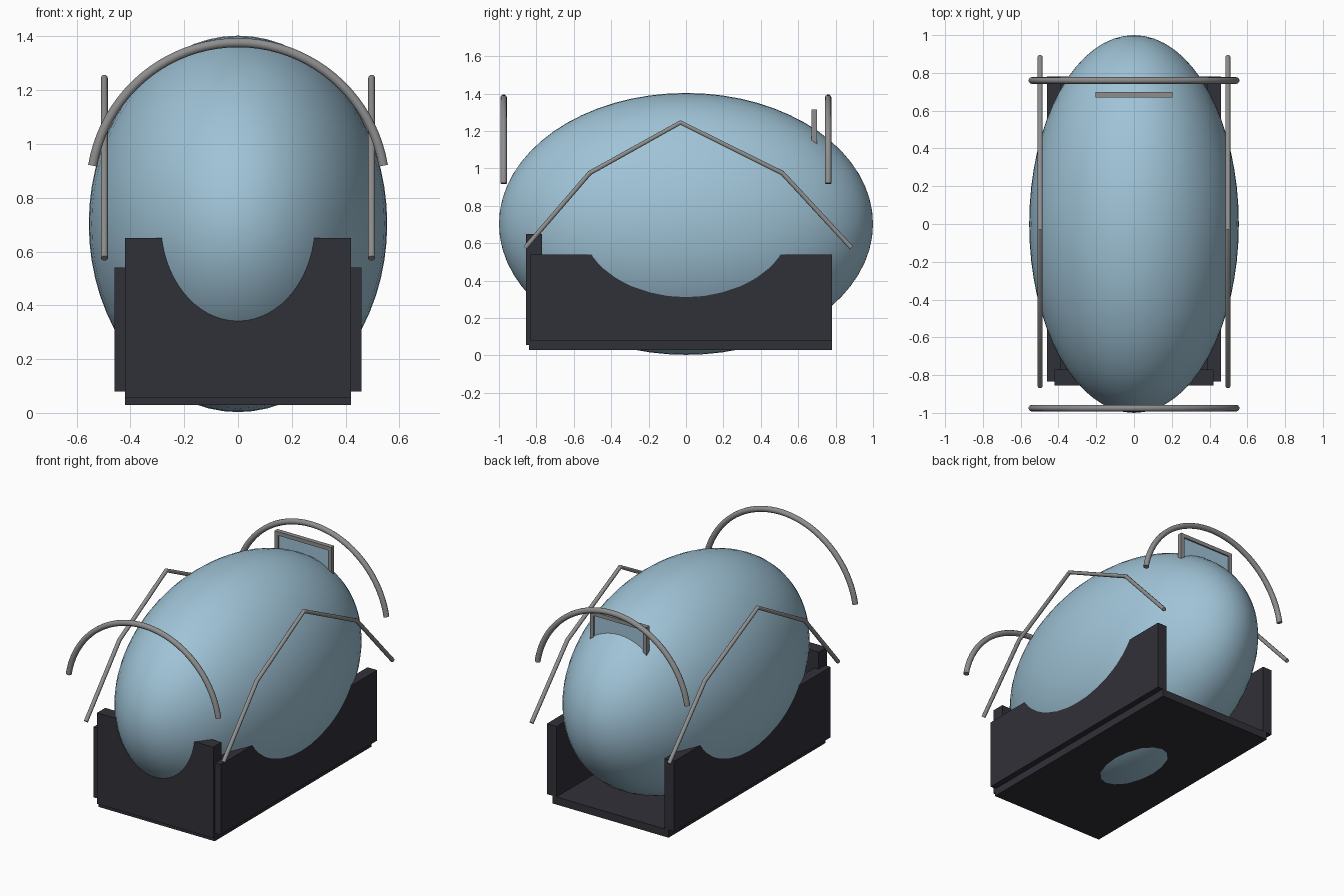
import bpy
import math

cube = bpy.data.objects.get("Cube")
if cube:
    bpy.data.objects.remove(cube, do_unlink=True)


def material(name, rgb):
    mat = bpy.data.materials.new(name)
    mat.use_nodes = True
    mat.diffuse_color = (*rgb, 1)
    mat.node_tree.nodes["Principled BSDF"].inputs["Base Color"].default_value = (*rgb, 1)
    return mat


blue = material("pale blue", (0.35, 0.55, 0.68))
grey = material("metal grey", (0.27, 0.27, 0.27))
dark = material("dark slate", (0.03, 0.03, 0.04))


def box(name, low, high, mat):
    """Axis-aligned box between two corners."""
    centre = [(a + b) / 2 for a, b in zip(low, high)]
    bpy.ops.mesh.primitive_cube_add(size=1, location=centre)
    obj = bpy.context.object
    obj.name = name
    obj.scale = [b - a for a, b in zip(low, high)]
    bpy.ops.object.transform_apply(location=False, rotation=False, scale=True)
    obj.data.materials.append(mat)
    return obj


def tube(name, points, radius, mat):
    """Round capped rod along a list of points."""
    curve = bpy.data.curves.new(name, "CURVE")
    curve.dimensions = "3D"
    curve.bevel_depth = radius
    curve.bevel_resolution = 3
    curve.use_fill_caps = True
    spline = curve.splines.new("POLY")
    spline.points.add(len(points) - 1)
    for point, co in zip(spline.points, points):
        point.co = (*co, 1)
    obj = bpy.data.objects.new(name, curve)
    bpy.context.collection.objects.link(obj)
    curve.materials.append(mat)
    bpy.ops.object.select_all(action="DESELECT")
    obj.select_set(True)
    bpy.context.view_layer.objects.active = obj
    bpy.ops.object.convert(target="MESH")
    bpy.ops.object.shade_smooth_by_angle(angle=math.radians(40))


# Egg-shaped body, long axis along y
bpy.ops.mesh.primitive_uv_sphere_add(segments=64, ring_count=32, radius=1,
                                     location=(0, 0, 0.703),
                                     rotation=(math.pi / 2, 0, 0))
body = bpy.context.object
body.name = "body"
bpy.ops.object.transform_apply(location=False, rotation=True, scale=False)
body.scale = (0.555, 1, 0.7)
bpy.ops.object.transform_apply(location=False, rotation=False, scale=True)
bpy.ops.object.shade_smooth()
body.data.materials.append(blue)

# Open-backed cradle
box("cradle_floor", (-0.42, -0.84, 0.03), (0.42, 0.78, 0.08), dark)
box("cradle_front", (-0.42, -0.855, 0.055), (0.42, -0.77, 0.65), dark)
for side, label in ((1, "left"), (-1, "right")):
    xs = sorted((side * 0.39, side * 0.46))
    box(label + "_cradle_wall", (xs[0], -0.835, 0.08), (xs[1], 0.78, 0.54), dark)

    # Bent side rail
    rail = [(-0.86, 0.575), (-0.515, 0.975), (-0.03, 1.245), (0.515, 0.975), (0.885, 0.575)]
    tube(label + "_rail", [(side * 0.497, y, z) for y, z in rail], 0.013, grey)

# Hoops over the front and the rear
RADIUS, START, STEPS = 0.548, math.radians(9.5), 40
for label, y in (("front", -0.975), ("rear", 0.76)):
    arc = []
    for i in range(STEPS + 1):
        a = START + (math.pi - 2 * START) * i / STEPS
        arc.append((RADIUS * math.cos(a), y, 0.829 + RADIUS * math.sin(a)))
    tube(label + "_hoop", arc, 0.018, grey)

# Framed window standing on the rear of the body
W, BAR, Y0, Y1, TOP = 0.205, 0.025, 0.67, 0.70, 1.315
box("window_top_bar", (-W, Y0, TOP - BAR), (W, Y1, TOP), grey)
box("window_left_bar", (W - BAR, Y0, 1.08), (W, Y1, TOP - BAR), grey)
box("window_right_bar", (-W, Y0, 1.08), (BAR - W, Y1, TOP - BAR), grey)
box("window_pane", (BAR - W, 0.68, 1.08), (W - BAR, 0.69, TOP - BAR), blue)
